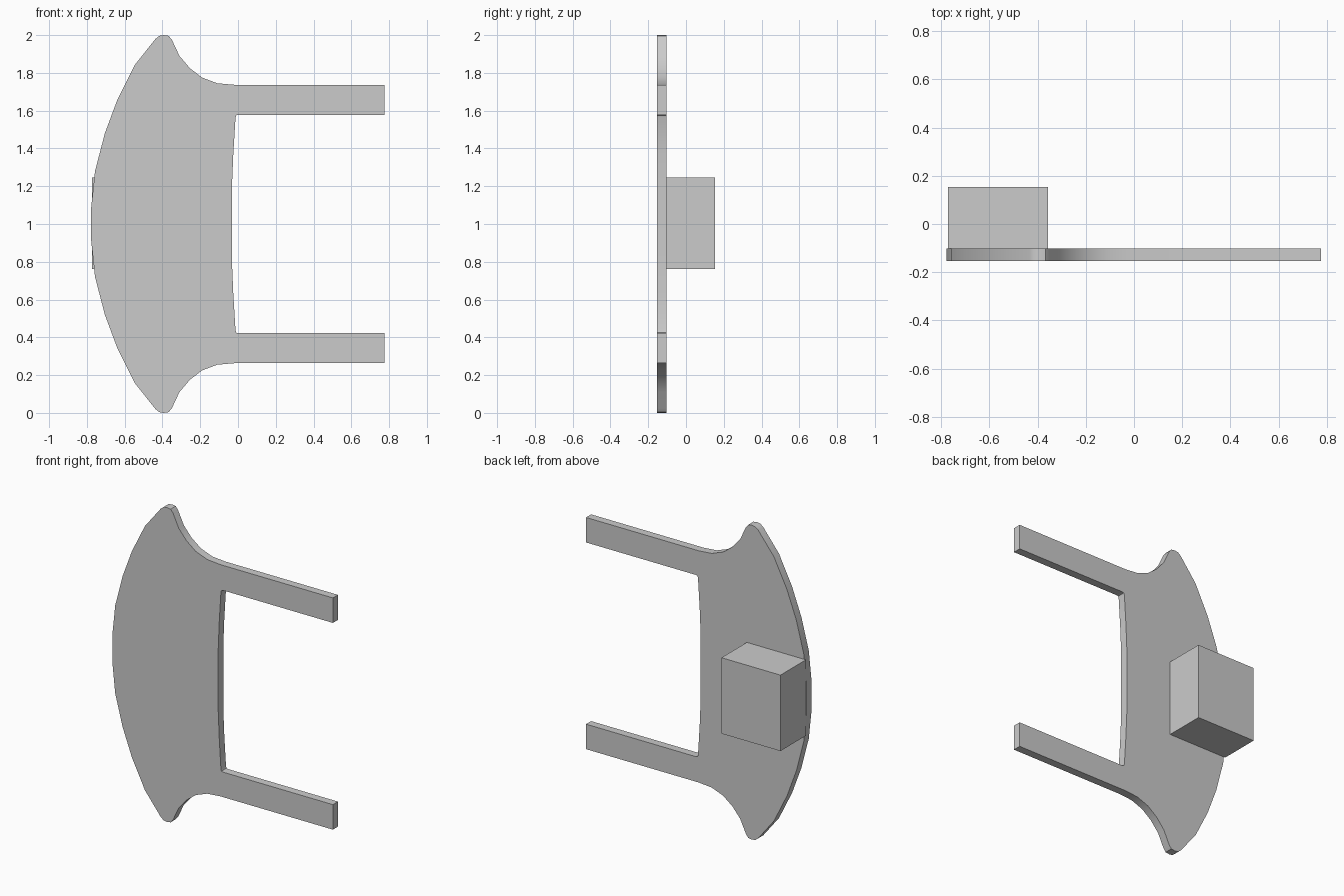
import bpy, bmesh, math

if "Cube" in bpy.data.objects:
    bpy.data.objects.remove(bpy.data.objects["Cube"])

# Upper half of the plate outline (x, z), from outer middle over the tip to the inner edge
HALF = [(-0.777, 1.09), (-0.757, 1.28), (-0.705, 1.48), (-0.64, 1.655), (-0.548, 1.84),
        (-0.437, 1.98), (-0.417, 1.996), (-0.393, 2.0), (-0.367, 1.996), (-0.35, 1.975),
        (-0.31, 1.89), (-0.255, 1.825), (-0.19, 1.775), (-0.11, 1.745), (-0.02, 1.737),
        (0.775, 1.737), (0.775, 1.578), (0.0, 1.578), (-0.009, 1.575), (-0.013, 1.565),
        (-0.025, 1.37), (-0.032, 1.2)]


def extrude_profile(name, outline, y0, y1):
    bm = bmesh.new()
    face = bm.faces.new([bm.verts.new((x, y0, z)) for x, z in outline])
    ext = bmesh.ops.extrude_face_region(bm, geom=[face])
    moved = [g for g in ext["geom"] if isinstance(g, bmesh.types.BMVert)]
    bmesh.ops.translate(bm, verts=moved, vec=(0, y1 - y0, 0))
    # keep a closed solid with a front cap
    if not face.is_valid or len([f for f in bm.faces if len(f.verts) == len(outline)]) < 2:
        bm.faces.new([v for v in bm.verts if v not in moved])
    bmesh.ops.recalc_face_normals(bm, faces=bm.faces)
    mesh = bpy.data.meshes.new(name)
    bm.to_mesh(mesh)
    bm.free()
    ob = bpy.data.objects.new(name, mesh)
    bpy.context.collection.objects.link(ob)
    return ob


# Flat plate with two arms, mirrored about z = 1
plate = extrude_profile("curved_plate_with_arms",
                        HALF + [(x, 2 - z) for x, z in reversed(HALF)], -0.153, -0.102)
bpy.context.view_layer.objects.active = plate
plate.select_set(True)
bpy.ops.object.shade_smooth_by_angle(angle=math.radians(30))

# Block on the back of the plate
extrude_profile("rear_block", [(-0.772, 0.762), (-0.357, 0.762),
                               (-0.357, 1.245), (-0.772, 1.245)], -0.102, 0.153)
